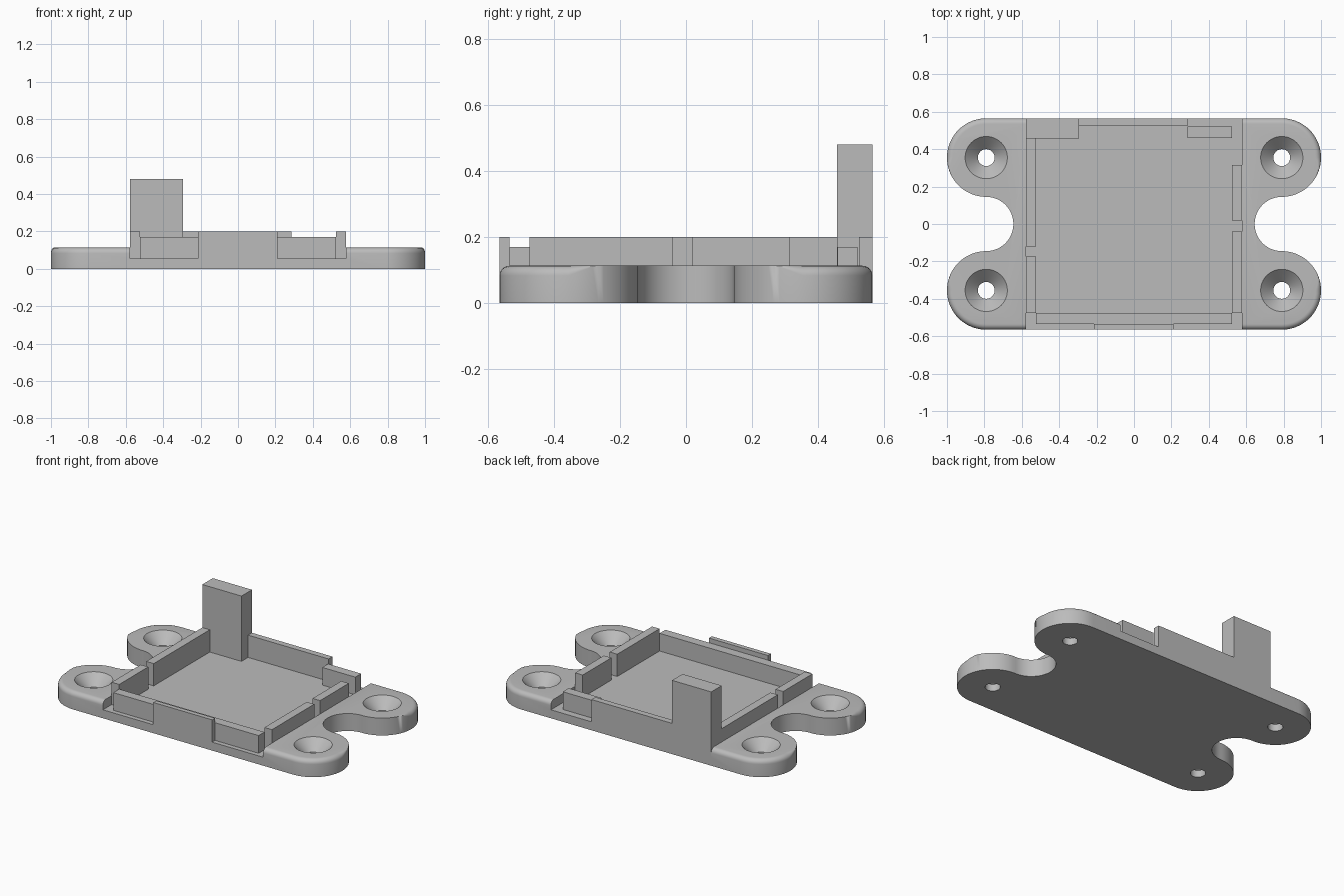
import bpy, bmesh
from math import sin, cos, pi, radians

if "Cube" in bpy.data.objects:
    bpy.data.objects.remove(bpy.data.objects["Cube"])

grey = bpy.data.materials.new("plain grey")
grey.use_nodes = True
colour = (0.5, 0.5, 0.5, 1)
grey.diffuse_color = colour
grey.node_tree.nodes["Principled BSDF"].inputs["Base Color"].default_value = colour

PLATE_TOP, FLOOR, RIM, LOW_RIM = 0.113, 0.055, 0.2, 0.17
HALF_X, HALF_Y = 0.577, 0.565
LOBE_X, LOBE_Y, LOBE_R = 0.79, 0.355, 0.21


def add_object(name, bm):
    bmesh.ops.recalc_face_normals(bm, faces=bm.faces)
    mesh = bpy.data.meshes.new(name)
    bm.to_mesh(mesh)
    bm.free()
    mesh.materials.append(grey)
    obj = bpy.data.objects.new(name, mesh)
    bpy.context.collection.objects.link(obj)
    return obj


def loft(name, rings):
    """Closed solid through a stack of equal rings."""
    bm = bmesh.new()
    loops = [[bm.verts.new(p) for p in ring] for ring in rings]
    n = len(loops[0])
    for low, high in zip(loops, loops[1:]):
        for i in range(n):
            j = (i + 1) % n
            bm.faces.new((low[i], low[j], high[j], high[i]))
    bm.faces.new(loops[0][::-1])
    bm.faces.new(loops[-1])
    bmesh.ops.remove_doubles(bm, verts=bm.verts, dist=1e-5)
    return add_object(name, bm)


def box(name, x0, x1, y0, y1, z0, z1):
    return loft(name, [[(x0, y0, z), (x1, y0, z), (x1, y1, z), (x0, y1, z)]
                       for z in (z0, z1)])


def activate(obj):
    bpy.ops.object.select_all(action='DESELECT')
    obj.select_set(True)
    bpy.context.view_layer.objects.active = obj


def cut(target, cutter):
    activate(target)
    mod = target.modifiers.new("cut", 'BOOLEAN')
    mod.operation, mod.solver, mod.object = 'DIFFERENCE', 'EXACT', cutter
    bpy.ops.object.modifier_apply(modifier=mod.name)
    bpy.data.objects.remove(cutter)


# Plate outline: each point holds position, outward normal and fillet radius
FILLET = 0.03
quarter = [(HALF_X, HALF_Y, 0, 1, FILLET)]
for k in range(37):
    a = radians(90 - 5 * k)
    fade = min(1, max(0, 1 + sin(a) / sin(radians(22))))
    quarter.append((LOBE_X + LOBE_R * cos(a), LOBE_Y + LOBE_R * sin(a),
                    cos(a), sin(a), FILLET * fade))
notch_r = LOBE_Y - LOBE_R
for k in range(1, 16):
    a = radians(90 + 6 * k)
    quarter.append((LOBE_X + notch_r * cos(a), notch_r * sin(a), -cos(a), -sin(a), 0))
half = quarter + [(x, -y, nx, -ny, r) for x, y, nx, ny, r in quarter[-2::-1]]
outline = half + [(-x, y, -nx, ny, r) for x, y, nx, ny, r in half[::-1]]

# Plate with rounded top edge on the lobes
rings = [[(x, y, 0) for x, y, nx, ny, r in outline]]
STEPS = 6
for s in range(STEPS + 1):
    t = pi / 2 * s / STEPS
    rings.append([(x - nx * r * (1 - cos(t)), y - ny * r * (1 - cos(t)),
                   PLATE_TOP - r * (1 - sin(t))) for x, y, nx, ny, r in outline])
plate = loft("mounting_plate", rings)

# Sunken tray and countersunk screw holes
cut(plate, box("tray_cutter", -HALF_X, HALF_X, -1, 1, FLOOR, 1))
HOLE_PROFILE = [(0.045, -0.1), (0.045, 0.045), (0.113, PLATE_TOP), (0.113, 0.3)]
for sx in (-1, 1):
    for sy in (-1, 1):
        hole = [[(sx * LOBE_X + r * cos(2 * pi * k / 48),
                  sy * LOBE_Y + r * sin(2 * pi * k / 48), z) for k in range(48)]
                for r, z in HOLE_PROFILE]
        cut(plate, loft("hole_cutter", hole))
activate(plate)
bpy.ops.object.shade_smooth_by_angle(angle=radians(32))

# Walls of the tray
IN_X = 0.523
box("front_wall", -IN_X, IN_X, -0.535, -0.475, FLOOR, LOW_RIM)
box("front_tab", -0.215, 0.21, -HALF_Y, -0.535, FLOOR, RIM)
box("back_wall", -0.295, 0.285, 0.525, HALF_Y, FLOOR, RIM)
box("back_low_wall", 0.285, IN_X, 0.46, 0.52, FLOOR, LOW_RIM)
box("back_post", -HALF_X, -0.295, 0.457, HALF_Y, FLOOR, 0.48)
box("left_wall_front", IN_X, HALF_X, -0.475, -0.04, FLOOR, RIM)
box("left_wall_back", IN_X, HALF_X, 0.02, 0.315, FLOOR, RIM)
box("right_wall_front", -HALF_X, -IN_X, -0.475, -0.175, FLOOR, RIM)
box("right_wall_back", -HALF_X, -IN_X, -0.12, 0.457, FLOOR, RIM)
